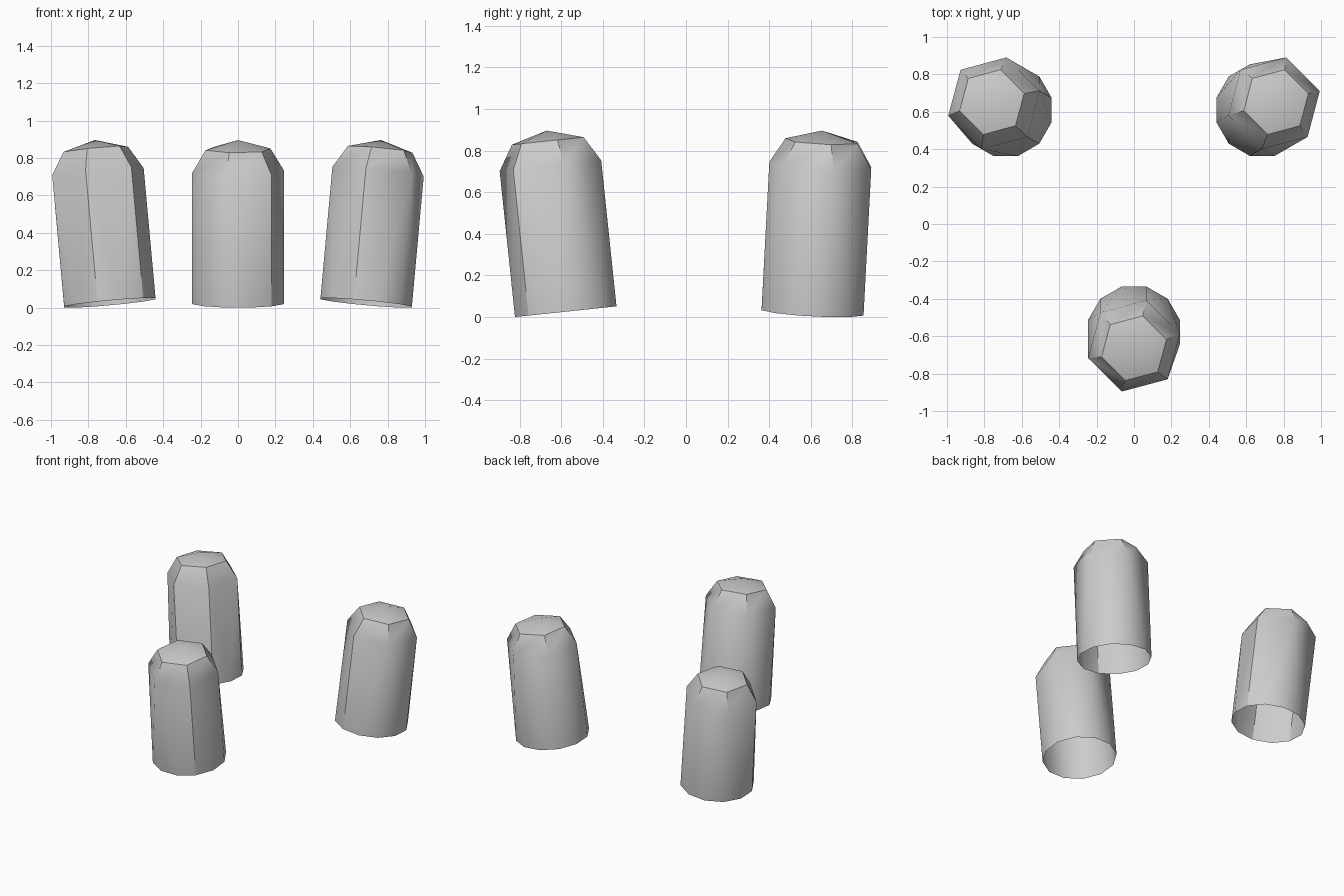
import bpy, bmesh
from math import cos, sin, radians
from mathutils import Matrix, Vector

if "Cube" in bpy.data.objects:
    bpy.data.objects.remove(bpy.data.objects["Cube"])

R = 0.254            # peg radius
TILT = radians(6)    # outward lean
PIVOT = Vector((0, 0.213, 0))


def ring(bm, count, radius, z):
    step = 360 / count
    return [bm.verts.new((radius * cos(radians(15 + i * step)),
                          radius * sin(radians(15 + i * step)), z))
            for i in range(count)]


def make_peg(name, turn):
    bm = bmesh.new()
    # open twelve-sided foot, six-sided shoulder and domed top
    foot = ring(bm, 12, R, 0)
    shoulder = ring(bm, 6, R, 0.705)
    crown = ring(bm, 6, R * 0.707, 0.825)
    tip = bm.verts.new((0, 0, 0.875))
    for i in range(6):
        j = (i + 1) % 6
        a, b, c = foot[2 * i], foot[2 * i + 1], foot[(2 * i + 2) % 12]
        bm.faces.new((a, b, shoulder[i]))
        bm.faces.new((b, shoulder[j], shoulder[i]))
        bm.faces.new((b, c, shoulder[j]))
        bm.faces.new((shoulder[i], shoulder[j], crown[j], crown[i]))
        bm.faces.new((crown[i], crown[j], tip))
    # lean outward, then turn around the shared centre
    bm.transform(Matrix.Translation(PIVOT) @ Matrix.Rotation(turn, 4, 'Z')
                 @ Matrix.Translation((0, -0.791, 0.0256))
                 @ Matrix.Rotation(TILT, 4, 'X'))
    mesh = bpy.data.meshes.new(name)
    bm.to_mesh(mesh)
    bm.free()
    obj = bpy.data.objects.new(name, mesh)
    bpy.context.collection.objects.link(obj)
    bpy.ops.object.select_all(action='DESELECT')
    obj.select_set(True)
    bpy.context.view_layer.objects.active = obj
    bpy.ops.object.shade_smooth_by_angle(angle=radians(30))
    return obj


# three pegs spaced evenly around a circle
for name, deg in (("front_peg", 0), ("right_peg", 120), ("left_peg", 240)):
    make_peg(name, radians(deg))
